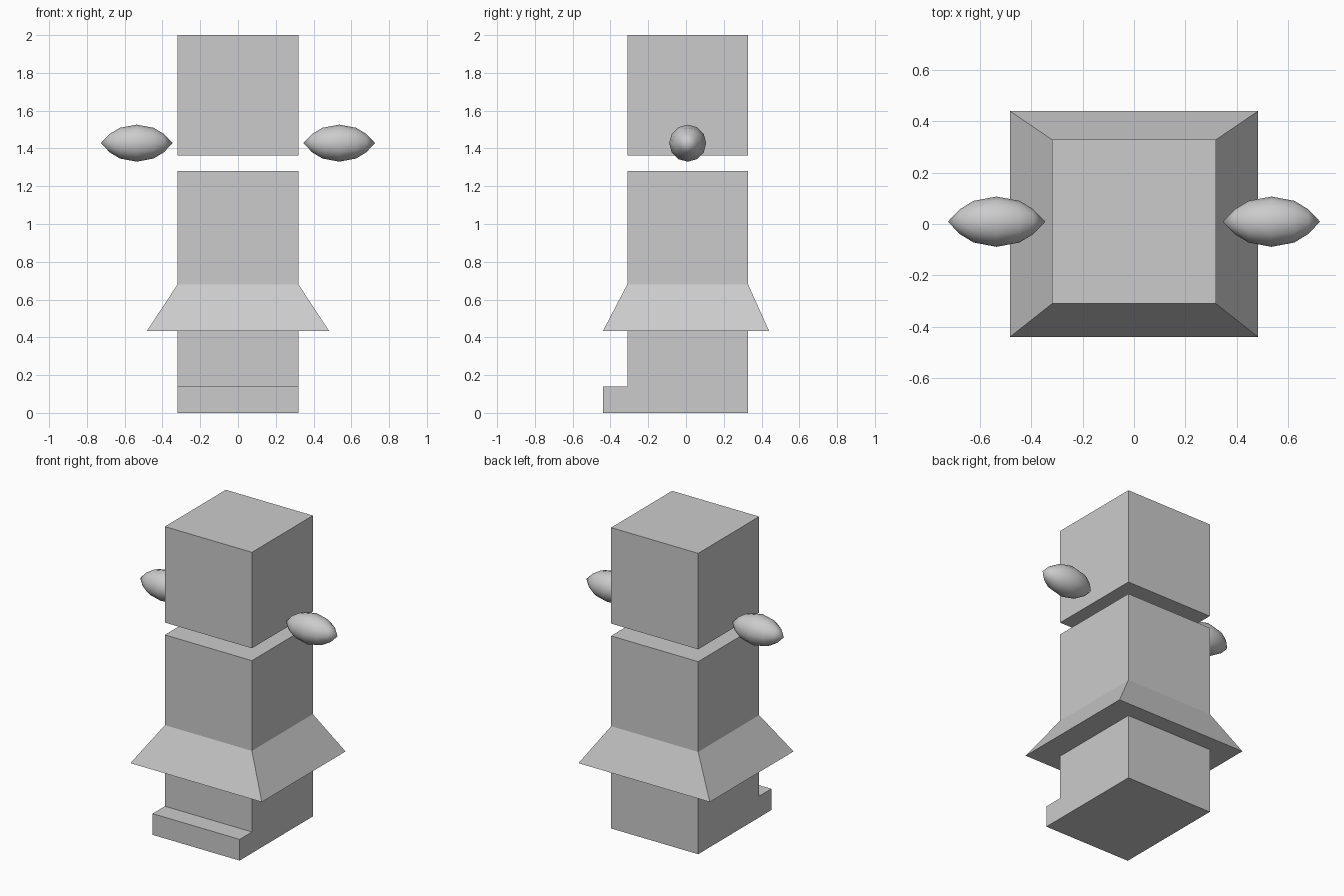
import bpy, bmesh
from math import cos, sin, tau

if "Cube" in bpy.data.objects:
    bpy.data.objects.remove(bpy.data.objects["Cube"])

X, Y0, Y1 = 0.32, -0.311, 0.329      # shared footprint of the blocks
YC = (Y0 + Y1) / 2


def finish(name, bm, smooth=False):
    bmesh.ops.recalc_face_normals(bm, faces=bm.faces)
    me = bpy.data.meshes.new(name)
    bm.to_mesh(me)
    bm.free()
    for p in me.polygons:
        p.use_smooth = smooth
    ob = bpy.data.objects.new(name, me)
    bpy.context.collection.objects.link(ob)
    return ob


def bridge(bm, a, b):
    n = len(a)
    for i in range(n):
        j = (i + 1) % n
        bm.faces.new((a[i], a[j], b[j], b[i]))


def rect_stack(name, levels):
    """Closed solid through rectangles given as (half_x, y0, y1, z)."""
    bm = bmesh.new()
    rings = [[bm.verts.new(c) for c in ((-x, a, z), (x, a, z), (x, b, z), (-x, b, z))]
             for x, a, b, z in levels]
    for lo, hi in zip(rings, rings[1:]):
        bridge(bm, lo, hi)
    bm.faces.new(rings[0])
    bm.faces.new(rings[-1])
    return finish(name, bm)


# Head block
rect_stack("head", [(X, Y0, Y1, 1.362), (X, Y0, Y1, 2.0)])

# Torso flaring into a skirt
rect_stack("torso_skirt", [(0.483, -0.44, 0.44, 0.433),
                           (X, Y0, Y1, 0.68), (X, Y0, Y1, 1.28)])

# Legs with toe step: side profile extruded across x
bm = bmesh.new()
profile = [(-0.44, 0), (Y1, 0), (Y1, 0.433), (Y0, 0.433), (Y0, 0.141), (-0.44, 0.141)]
ends = [[bm.verts.new((x, y, z)) for y, z in profile] for x in (-X, X)]
bridge(bm, *ends)
for e in ends:
    bm.faces.new(e)
finish("legs", bm)


# Floating lemon-shaped hands, lathed around x
def hand(name, cx, half=0.19, r=0.098, n=12):
    bm = bmesh.new()
    rings = [[bm.verts.new((cx + t * half, YC + s * r * cos(tau * i / n),
                            1.428 + s * r * sin(tau * i / n))) for i in range(n)]
             for t, s in ((-0.75, 0.5), (-0.47, 0.83), (0, 1), (0.47, 0.83), (0.75, 0.5))]
    for a, b in zip(rings, rings[1:]):
        bridge(bm, a, b)
    for ring, t in ((rings[0], -1), (rings[-1], 1)):
        tip = bm.verts.new((cx + t * half, YC, 1.428))
        for i in range(n):
            bm.faces.new((ring[i], ring[(i + 1) % n], tip))
    finish(name, bm, smooth=True)


for side, sx in (("left", -1), ("right", 1)):
    hand("hand_" + side, sx * 0.536)
